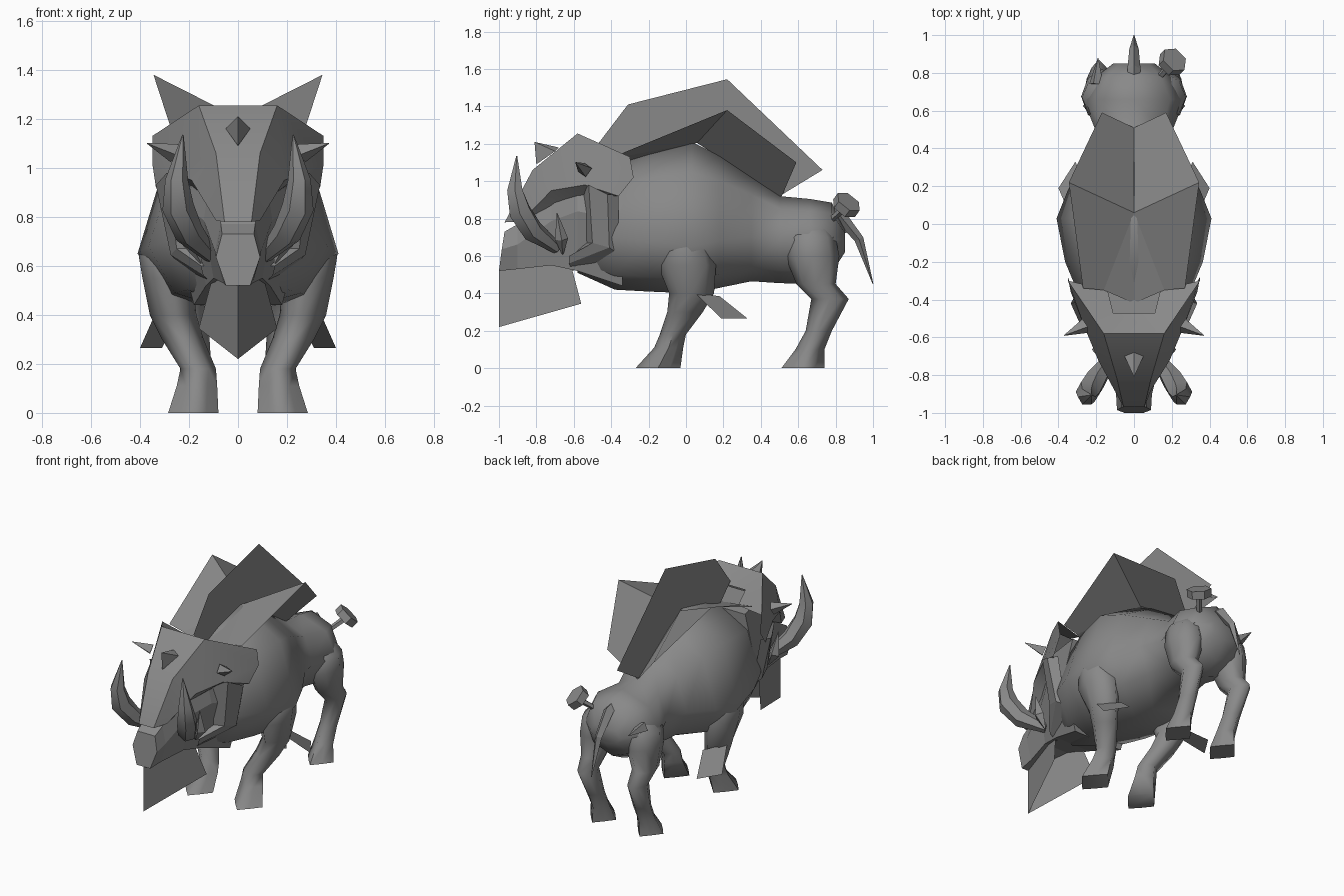
import bpy, math
from mathutils import Vector

hide = bpy.data.materials.new("grey_hide")
hide.diffuse_color = (0.25, 0.25, 0.25, 1)


def make(name, verts, faces, mirror=False, angle=0):
    """Mesh object, optionally mirrored across x = 0 and smoothed by angle."""
    me = bpy.data.meshes.new(name)
    me.from_pydata([tuple(v) for v in verts], [], faces)
    me.materials.append(hide)
    ob = bpy.data.objects.new(name, me)
    bpy.context.collection.objects.link(ob)
    bpy.ops.object.select_all(action='DESELECT')
    ob.select_set(True)
    bpy.context.view_layer.objects.active = ob
    bpy.ops.object.mode_set(mode='EDIT')
    bpy.ops.mesh.select_all(action='SELECT')
    bpy.ops.mesh.normals_make_consistent(inside=False)
    bpy.ops.object.mode_set(mode='OBJECT')
    if angle:
        bpy.ops.object.shade_smooth_by_angle(angle=math.radians(angle))
    if mirror:
        ob.modifiers.new("mirror", 'MIRROR').use_mirror_merge = False
    return ob


def loft(name, rings, mirror=False, angle=0):
    """Skin a list of equal rings and cap both ends."""
    n = len(rings[0])
    verts = [v for r in rings for v in r]
    faces = [(i * n + j, i * n + (j + 1) % n, (i + 1) * n + (j + 1) % n, (i + 1) * n + j)
             for i in range(len(rings) - 1) for j in range(n)]
    faces += [tuple(range(n))[::-1], tuple(range(len(verts) - n, len(verts)))]
    return make(name, verts, faces, mirror, angle)


def tube(name, path, radii, n=6, mirror=False, angle=0):
    """Tapered tube along a path of points."""
    pts = [Vector(p) for p in path]
    rings = []
    for i, p in enumerate(pts):
        d = (pts[min(i + 1, len(pts) - 1)] - pts[max(i - 1, 0)]).normalized()
        side = d.cross(Vector((0, 1, 0.1))).normalized()
        up = side.cross(d)
        rings.append([p + radii[i] * (math.cos(a) * side + math.sin(a) * up)
                      for a in (2 * math.pi * k / n for k in range(n))])
    return loft(name, rings, mirror, angle)


def body_ring(y, top, bot, w, mid, n=8):
    ring = []
    for k in range(n):
        a = 2 * math.pi * k / n
        s = math.sin(a)
        h = top - mid if s > 0 else mid - bot
        ring.append((w * math.cos(a), y, mid + h * s))
    return ring


# torso: shoulders, narrow waist, hips
loft("torso", [body_ring(*r) for r in [
    (-0.58, 0.95, 0.51, 0.15, 0.70), (-0.38, 1.08, 0.42, 0.29, 0.70),
    (-0.20, 1.155, 0.41, 0.365, 0.68), (0.03, 1.21, 0.40, 0.41, 0.65),
    (0.18, 1.135, 0.43, 0.35, 0.68), (0.35, 1.02, 0.465, 0.25, 0.70),
    (0.50, 0.92, 0.455, 0.205, 0.69), (0.66, 0.905, 0.45, 0.27, 0.68),
    (0.78, 0.885, 0.51, 0.20, 0.69), (0.85, 0.74, 0.62, 0.11, 0.68)]], angle=60)


def leg(name, rows):
    """Rows of (z, y front, y back, x inner, x outer); diamond hoof, rounder thigh."""
    rings = []
    for z, y0, y1, x0, x1 in rows:
        cx, cy, rx, ry = (x0 + x1) / 2, (y0 + y1) / 2, (x1 - x0) / 2, (y1 - y0) / 2
        e = 1.9 if z < 0.15 else 1.5 if z < 0.42 else 1.15
        sq = lambda t: math.copysign(abs(t) ** e, t) if abs(t) > 1e-6 else 0
        rings.append([(cx + rx * sq(math.cos(a)), cy + ry * sq(math.sin(a)), z)
                      for a in (math.pi * k / 4 for k in range(8))])
    loft(name, rings, True, 80)


leg("front_leg", [(0, -0.27, -0.03, 0.08, 0.285), (0.11, -0.17, -0.015, 0.085, 0.25),
                  (0.18, -0.14, 0.0, 0.09, 0.235), (0.30, -0.10, 0.09, 0.14, 0.31),
                  (0.40, -0.09, 0.15, 0.17, 0.36), (0.55, -0.15, 0.16, 0.18, 0.39),
                  (0.64, -0.13, 0.14, 0.17, 0.405), (0.88, -0.06, 0.08, 0.15, 0.32)])
leg("hind_leg", [(0, 0.51, 0.74, 0.08, 0.27), (0.10, 0.585, 0.74, 0.10, 0.24),
                 (0.20, 0.64, 0.78, 0.11, 0.235), (0.37, 0.67, 0.87, 0.12, 0.25),
                 (0.45, 0.59, 0.80, 0.11, 0.265), (0.60, 0.53, 0.82, 0.06, 0.28),
                 (0.70, 0.54, 0.80, 0.05, 0.275), (0.80, 0.60, 0.74, 0.05, 0.17)])


# head core and snout ending in a flat nose disc
def head_ring(y, top, bot, wt, wm, wb, tilt=0):
    mid = bot + 0.55 * (top - bot)
    half = [(wt, y + tilt, top), (wm, y + tilt / 2, mid), (wb, y, bot)]
    return half + [(-x, b, c) for x, b, c in reversed(half)]


loft("snout", [head_ring(*r) for r in [
    (-1.00, 0.73, 0.52, 0.065, 0.09, 0.05, 0.03), (-0.90, 0.77, 0.53, 0.07, 0.095, 0.06),
    (-0.72, 0.98, 0.55, 0.11, 0.14, 0.10), (-0.58, 1.10, 0.52, 0.15, 0.21, 0.13),
    (-0.34, 1.08, 0.44, 0.20, 0.27, 0.18)]])

# face mask: sloping forehead, temples, turned-under lower rim
m = [(0.16, -0.58, 1.255), (0.35, -0.30, 1.13), (0.35, -0.28, 1.02), (0.335, -0.36, 0.92),
     (0.265, -0.54, 0.98), (0.19, -0.72, 0.95), (0.09, -0.88, 0.785), (0.055, -0.97, 0.78),
     (0.09, -0.82, 1.06), (0.11, -0.47, 1.17), (0.14, -0.35, 1.12),
     (0.19, -0.53, 0.92), (0.13, -0.70, 0.88)]
k = len(m)
half = [(0, 1, 2, 4), (2, 3, 4), (0, 4, 5, 8), (8, 5, 6, 7), (0, 9, 10, 1),
        (4, 11, 12, 5), (5, 12, 6), (3, 11, 4)]
make("face_mask", m + [(-x, y, z) for x, y, z in m],
     half + [tuple(i + k for i in reversed(f)) for f in half]
     + [(0, 8, 8 + k, k), (8, 7, 7 + k, 8 + k), (0, k, 9 + k, 9), (6, 6 + k, 7 + k, 7)],
     angle=40)

# angular cheek guard: raised bar with a bevelled back rim and a front wall
rim = [(0.30, -0.36, 0.93), (0.24, -0.36, 0.61), (0.10, -0.61, 0.52)]
edge = [(0.335, -0.42, 0.93), (0.275, -0.41, 0.645), (0.14, -0.625, 0.56)]
front = [(0.29, -0.52, 0.98), (0.25, -0.50, 0.67), (0.15, -0.625, 0.60)]
sink = [(0.19, -0.55, 0.95), (0.19, -0.53, 0.67), (0.12, -0.62, 0.60)]
make("cheek_guard", rim + edge + front + sink,
     [(a + i, a + i + 1, a + i + 4, a + i + 3) for a in (0, 3, 6) for i in range(2)], True)

# bent chin beard
make("chin_beard", [(0, -1.0, 0.52), (0, -1.0, 0.22), (0.16, -0.56, 0.345), (0.10, -0.62, 0.57),
                    (-0.16, -0.56, 0.345), (-0.10, -0.62, 0.57)], [(0, 1, 2, 3), (1, 0, 5, 4)])

# tusks, small and large
tube("large_tusk", [(0.11, -0.69, 0.64), (0.20, -0.82, 0.735), (0.245, -0.89, 0.84),
                    (0.25, -0.915, 0.95), (0.225, -0.905, 1.135)],
     [0.03, 0.06, 0.065, 0.047, 0.003], 6, True, 50)
tube("small_tusk", [(0.15, -0.66, 0.61), (0.19, -0.665, 0.69), (0.20, -0.69, 0.83)],
     [0.005, 0.035, 0.002], 4, True)

# brow horns and forehead horn
tube("brow_horn", [(0.26, -0.54, 1.06), (0.37, -0.59, 1.10)], [0.04, 0.002], 4, True)
make("forehead_horn", [(0, -0.80, 1.09), (0.05, -0.70, 1.16), (-0.05, -0.70, 1.16),
                       (0, -0.68, 1.18), (0, -0.81, 1.21)],
     [(0, 1, 4), (1, 3, 4), (3, 2, 4), (2, 0, 4)])

# mane: flat centre fin and two flared side sheets
make("mane_fin", [(0, y, z) for y, z in [(-0.47, 1.20), (-0.31, 1.41), (0.22, 1.545),
     (0.73, 1.06), (0.50, 0.92), (0.05, 1.21), (-0.35, 1.08)]], [(0, 1, 2, 5, 6), (2, 3, 4, 5)])
make("mane_side", [(0, -0.42, 1.08), (0, 0.06, 1.205), (0, 0.51, 0.915), (0.17, 0.59, 1.10),
                   (0.345, 0.22, 1.38), (0.27, -0.34, 1.15), (0.16, -0.35, 1.13)],
     [(0, 1, 6), (6, 1, 4, 5), (1, 2, 3, 4)], True)

# elbow tufts behind the front legs
make("elbow_tuft", [(0.25, 0.18, 0.385), (0.34, 0.05, 0.40), (0.40, 0.19, 0.265),
                    (0.31, 0.33, 0.265)], [(0, 1, 2, 3)], True)

# tail, a peg stuck in the rump, and a small spike
tube("tail", [(0, 0.70, 0.87), (0, 0.82, 0.82), (0, 0.925, 0.69), (0, 1.0, 0.45)],
     [0.02, 0.035, 0.025, 0.002], 4)
tube("peg_shaft", [(0.10, 0.74, 0.76), (0.20, 0.85, 0.86)], [0.015, 0.02], 5)
tube("peg_head", [(0.19, 0.845, 0.855), (0.215, 0.87, 0.89)], [0.075, 0.075], 6)
tube("rump_spike", [(-0.20, 0.74, 0.74), (-0.19, 0.88, 0.73)], [0.04, 0.002], 4)
